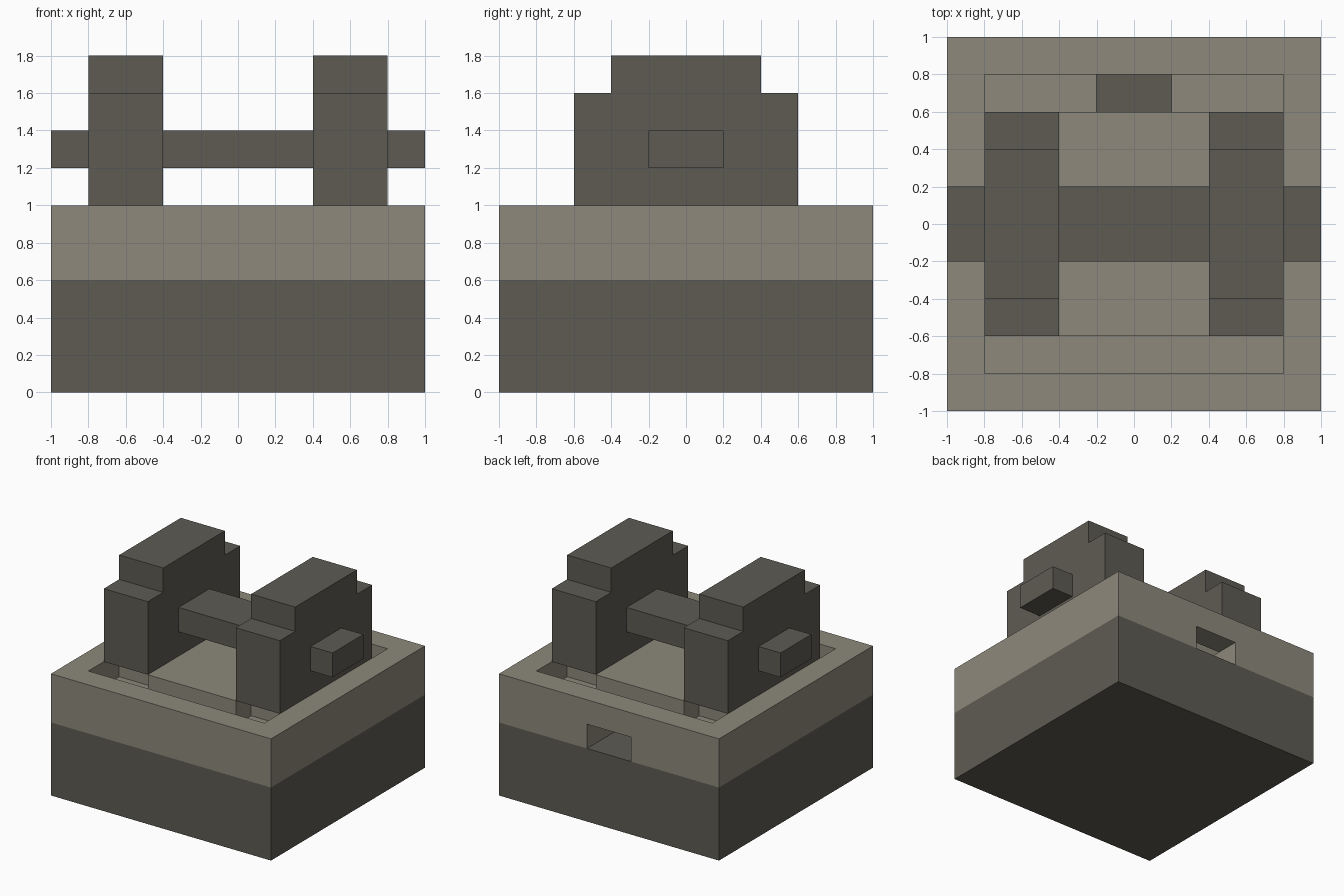
import bpy, bmesh
from mathutils import Vector

default = bpy.data.objects.get("Cube")
if default:
    bpy.data.objects.remove(default, do_unlink=True)


def material(name, rgb):
    mat = bpy.data.materials.new(name)
    mat.use_nodes = True
    color = (*rgb, 1)
    mat.diffuse_color = color
    mat.node_tree.nodes["Principled BSDF"].inputs["Base Color"].default_value = color
    return mat


dark = material("dark stone", (0.112, 0.105, 0.087))
light = material("light stone", (0.266, 0.25, 0.198))


def prism(name, outline, start, end, mat, axis="z"):
    """Extrude a flat outline: xy along z, or yz along x."""
    bm = bmesh.new()
    place = (lambda a, b: (a, b, start)) if axis == "z" else (lambda a, b: (start, a, b))
    face = bm.faces.new([bm.verts.new(place(a, b)) for a, b in outline])
    grown = bmesh.ops.extrude_face_region(bm, geom=[face])
    step = Vector((0, 0, end - start) if axis == "z" else (end - start, 0, 0))
    moved = [g for g in grown["geom"] if isinstance(g, bmesh.types.BMVert)]
    bmesh.ops.translate(bm, verts=moved, vec=step)
    bmesh.ops.recalc_face_normals(bm, faces=bm.faces)
    mesh = bpy.data.meshes.new(name)
    bm.to_mesh(mesh)
    bm.free()
    mesh.materials.append(mat)
    obj = bpy.data.objects.new(name, mesh)
    bpy.context.collection.objects.link(obj)
    return obj


def rect(a, b):
    return [(-a, -b), (a, -b), (a, b), (-a, b)]


def cut(target, cutter):
    mod = target.modifiers.new("cut", "BOOLEAN")
    mod.operation = "DIFFERENCE"
    mod.solver = "EXACT"
    mod.object = cutter
    bpy.context.view_layer.objects.active = target
    bpy.ops.object.modifier_apply(modifier=mod.name)
    bpy.data.objects.remove(cutter, do_unlink=True)


# Plinth and the lighter tray on it
prism("base", rect(1, 1), 0, 0.6, dark)
tray = prism("tray", rect(1, 1), 0.6, 1, light)

# Drain: opening in the back wall with a shaft up into the rear trough
drain = [(0.6, 0.5), (1.1, 0.5), (1.1, 0.8), (0.8, 0.8), (0.8, 1.1), (0.6, 1.1)]
cut(tray, prism("drain_cutter", drain, -0.2, 0.2, light, "x"))

# Front and rear troughs, each with notches reaching under the weights
trough = [(-0.8, 0.8), (0.8, 0.8), (0.8, 0.4), (0.4, 0.4),
          (0.4, 0.6), (-0.4, 0.6), (-0.4, 0.4), (-0.8, 0.4)]
for side in (-1, 1):
    outline = [(x, y * side) for x, y in trough]
    cut(tray, prism("trough_cutter", outline, 0.8, 1.1, light))

# Stepped weights
half = [(0.6, 1), (0.6, 1.6), (0.4, 1.6), (0.4, 1.8)]
weight = half + [(-y, z) for y, z in reversed(half)]
for name, x in (("left_weight", 0.4), ("right_weight", -0.8)):
    prism(name, weight, x, x + 0.4, dark, "x")

# Bar through both weights
bar = [(-0.2, 1.2), (0.2, 1.2), (0.2, 1.4), (-0.2, 1.4)]
prism("bar", bar, -1, 1, dark, "x")
